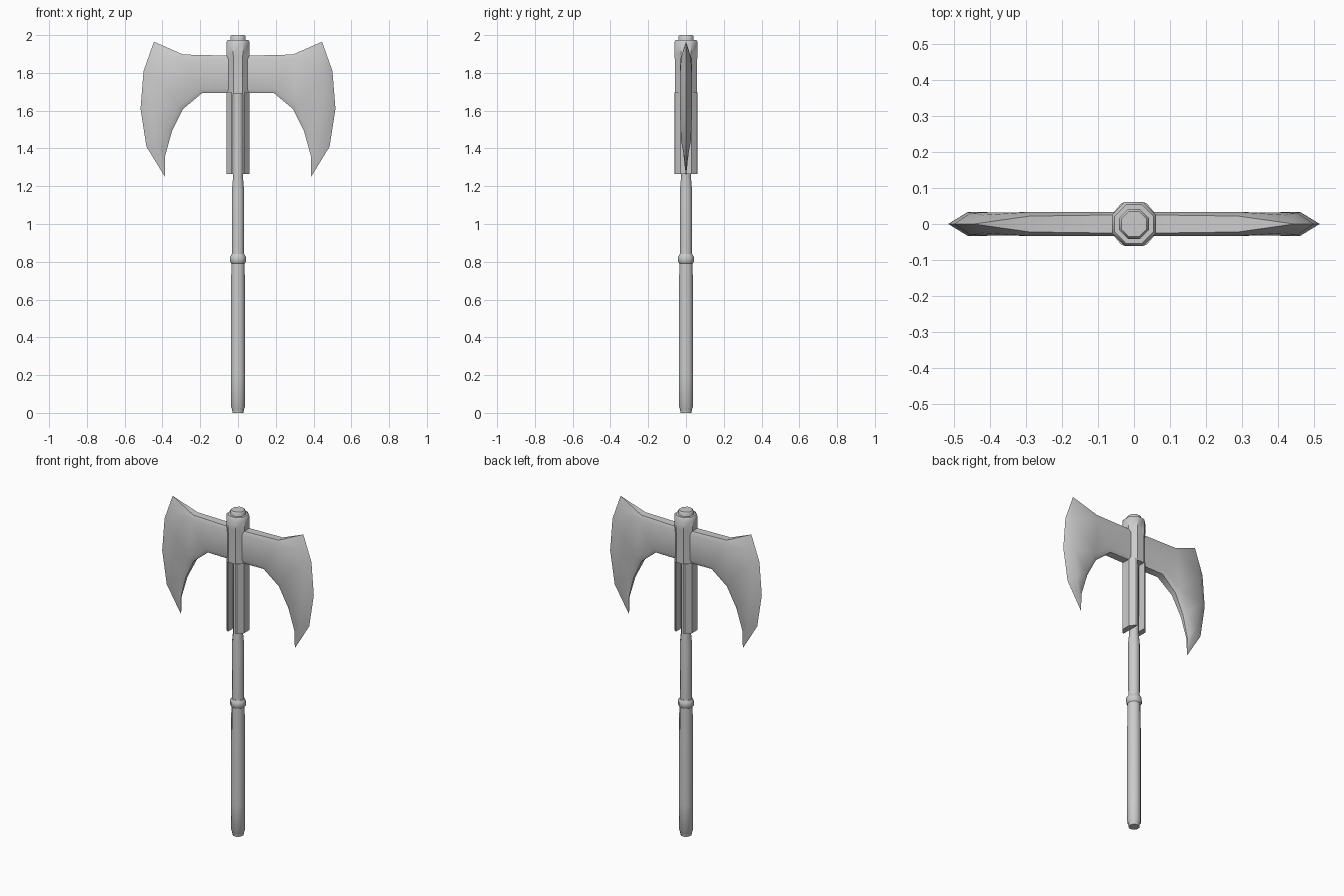
import bpy, bmesh, math

if "Cube" in bpy.data.objects:
    bpy.data.objects.remove(bpy.data.objects["Cube"])


def finish(bm, name, angle=30):
    bmesh.ops.recalc_face_normals(bm, faces=bm.faces)
    me = bpy.data.meshes.new(name)
    bm.to_mesh(me)
    bm.free()
    ob = bpy.data.objects.new(name, me)
    bpy.context.collection.objects.link(ob)
    bpy.ops.object.select_all(action='DESELECT')
    ob.select_set(True)
    bpy.context.view_layer.objects.active = ob
    bpy.ops.object.shade_smooth_by_angle(angle=math.radians(angle))
    return ob


def mirror_x(ob):
    m = ob.modifiers.new("Mirror", 'MIRROR')
    m.use_axis[0] = True
    return ob


def lathe(name, profile, sides=8, angle=50):
    """Turned part from (apothem, z) pairs, flats facing the axes."""
    bm = bmesh.new()
    rings = []
    k = 1 / math.cos(math.pi / sides)
    for r, z in profile:
        ring = []
        for i in range(sides):
            a = 2 * math.pi * (i + 0.5) / sides
            ring.append(bm.verts.new((r * k * math.cos(a), r * k * math.sin(a), z)))
        rings.append(ring)
    for a, b in zip(rings, rings[1:]):
        for i in range(sides):
            j = (i + 1) % sides
            bm.faces.new((a[i], a[j], b[j], b[i]))
    bm.faces.new(rings[0])
    bm.faces.new(rings[-1])
    return finish(bm, name, angle)


# Handle: grip, upper shaft and the ring between them
lathe("grip", [(0.030, 0), (0.031, 0.02), (0.037, 0.03), (0.038, 0.2),
               (0.037, 0.6), (0.035, 0.81)])
lathe("grip_ring", [(0.034, 0.79), (0.042, 0.80), (0.042, 0.825), (0.034, 0.84)])
lathe("upper_shaft", [(0.031, 0.82), (0.032, 1.18), (0.026, 1.25), (0.027, 1.70)])

# Head socket and top cap
lathe("socket", [(0.058, 1.69), (0.058, 1.85), (0.061, 1.90), (0.061, 1.965),
                 (0.054, 1.975)], angle=40)
lathe("top_cap", [(0.041, 1.96), (0.041, 1.992), (0.035, 2.0)])

# Socket jaws: left and right halves separated by a front and back slot
bm = bmesh.new()
section = [(0.026, -0.06), (0.035, -0.058), (0.06, -0.028), (0.06, 0.028),
           (0.035, 0.058), (0.026, 0.06)]
base = bm.faces.new([bm.verts.new((x, y, 1.265)) for x, y in section])
ext = bmesh.ops.extrude_face_region(bm, geom=[base])
top = [g for g in ext["geom"] if isinstance(g, bmesh.types.BMVert)]
bmesh.ops.translate(bm, verts=top, vec=(0, 0, 0.43))
mirror_x(finish(bm, "socket_jaw"))

# Blade: rim (x, z, half thickness) paired with raised cheek points
rim = [(0, 1.89, .026), (0.29, 1.897, .022), (0.445, 1.965, 0), (0.50, 1.81, 0),
       (0.516, 1.61, 0), (0.485, 1.41, 0), (0.387, 1.25, 0), (0.386, 1.36, .004),
       (0.35, 1.49, .010), (0.29, 1.61, .016), (0.19, 1.693, .022), (0, 1.693, .026)]
cheek = [(0, 1.872, .033), (0.29, 1.87, .033), (0.42, 1.885, .025), (0.453, 1.80, .031),
         (0.462, 1.61, .033), (0.437, 1.44, .026), (0.402, 1.345, .008), (0.405, 1.39, .016),
         (0.372, 1.50, .027), (0.312, 1.63, .032), (0.20, 1.715, .033), (0, 1.715, .033)]
bm = bmesh.new()
n = len(rim)
outer, inner = {}, {}
for s in (-1, 1):
    outer[s] = [bm.verts.new((x, s * t, z)) for x, z, t in rim]
    inner[s] = [bm.verts.new((x, s * t, z)) for x, z, t in cheek]
    for i in range(n - 1):
        bm.faces.new((outer[s][i], outer[s][i + 1], inner[s][i + 1], inner[s][i]))
    # Cheek surface bridged between upper/outer and lower/inner points
    c = inner[s]
    for f in ((0, 1, 10, 11), (1, 2, 3), (1, 3, 9, 10), (3, 4, 9), (4, 5, 8, 9),
              (5, 7, 8), (5, 6, 7)):
        bm.faces.new([c[i] for i in f])
for i in range(n - 1):
    bm.faces.new((outer[-1][i], outer[-1][i + 1], outer[1][i + 1], outer[1][i]))
bmesh.ops.remove_doubles(bm, verts=bm.verts, dist=0.0005)
mirror_x(finish(bm, "axe_blade", 45))
